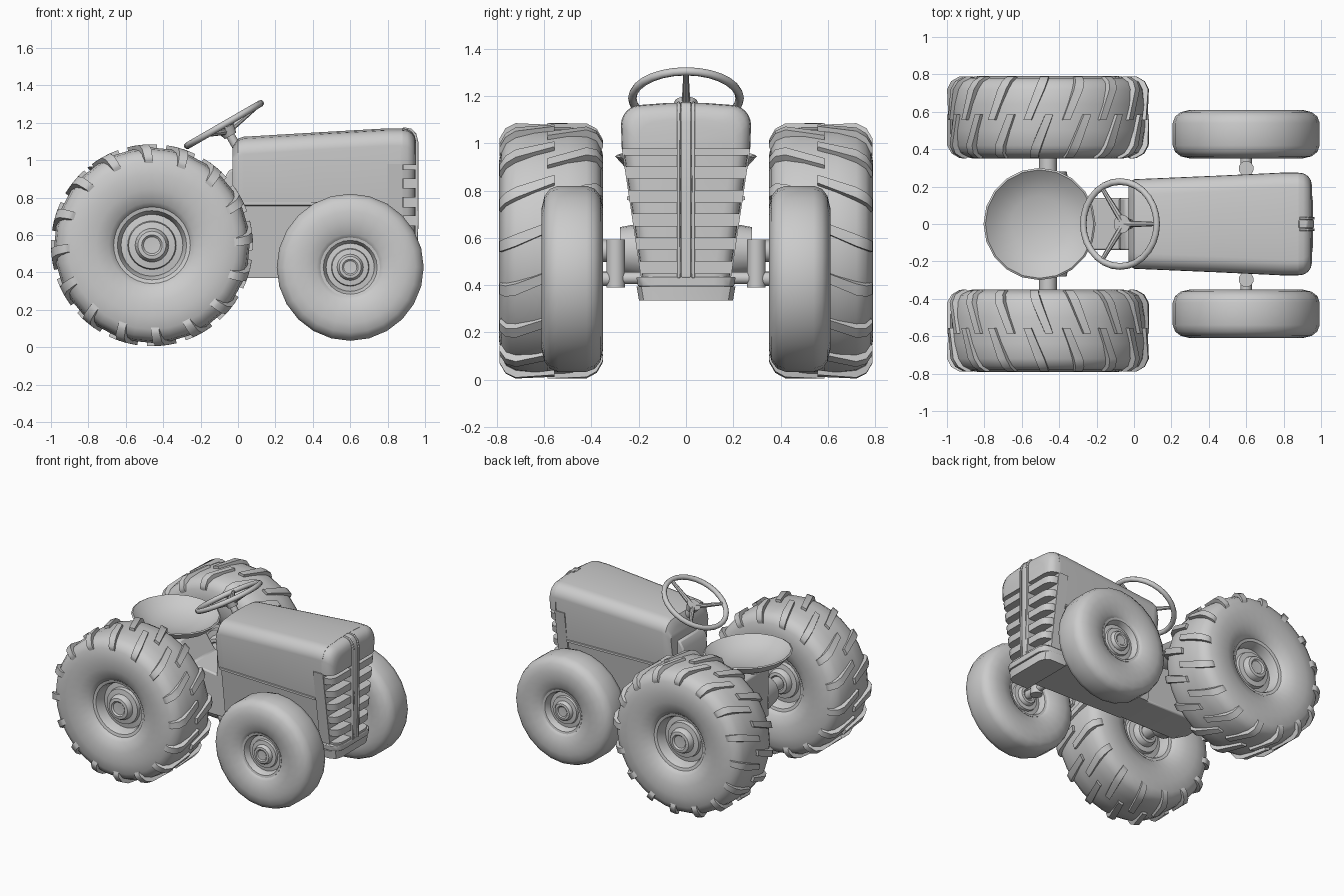
import bpy, bmesh
from math import sin, cos, pi, radians
from mathutils import Vector

if "Cube" in bpy.data.objects:
    bpy.data.objects.remove(bpy.data.objects["Cube"])


def finish(name, bm, angle=35, bevel=0):
    bmesh.ops.remove_doubles(bm, verts=bm.verts, dist=1e-5)
    bmesh.ops.recalc_face_normals(bm, faces=bm.faces)
    me = bpy.data.meshes.new(name)
    bm.to_mesh(me)
    bm.free()
    ob = bpy.data.objects.new(name, me)
    bpy.context.collection.objects.link(ob)
    if bevel:
        m = ob.modifiers.new("bevel", 'BEVEL')
        m.width, m.segments = bevel, 2
    bpy.ops.object.select_all(action='DESELECT')
    bpy.context.view_layer.objects.active = ob
    ob.select_set(True)
    bpy.ops.object.shade_smooth_by_angle(angle=radians(angle))
    return ob


def add_loft(bm, sections):
    rings = [[bm.verts.new(p) for p in s] for s in sections]
    n = len(rings[0])
    for a, b in zip(rings, rings[1:]):
        for i in range(n):
            bm.faces.new((a[i], a[(i + 1) % n], b[(i + 1) % n], b[i]))
    bm.faces.new(rings[0])
    bm.faces.new(rings[-1])


def loft(name, sections, **kw):
    bm = bmesh.new()
    add_loft(bm, sections)
    return finish(name, bm, **kw)


def lathe(name, prof, segs, loc=(0, 0, 0), rot=(0, 0, 0), closed=False, angle=35):
    """Spin (radius, height) points about local Z."""
    bm = bmesh.new()
    pts = prof + prof[:1] if closed else prof
    vs = [bm.verts.new((r, 0, z)) for r, z in pts]
    es = [bm.edges.new(e) for e in zip(vs, vs[1:])]
    bmesh.ops.spin(bm, geom=vs + es, cent=(0, 0, 0), axis=(0, 0, 1), angle=2 * pi,
                   steps=segs, use_duplicate=False)
    ob = finish(name, bm, angle)
    ob.location, ob.rotation_euler = loc, rot
    return ob


def rod(name, a, b, r1, r2=None, segs=16):
    a, b = Vector(a), Vector(b)
    d = b - a
    r2 = r1 if r2 is None else r2
    return lathe(name, [(0, 0), (r1, 0), (r2, d.length), (0, d.length)], segs, a,
                 d.to_track_quat('Z', 'Y').to_euler())


def side_plate(name, pts, y0, y1, bevel=0):
    return loft(name, [[(x, y, z) for x, z in pts] for y in (y0, y1)], bevel=bevel)


def half(z):
    """Half width of the tapering body at height z."""
    return 0.19 + 0.085 * (min(z, 1.0) - 0.43) / 0.57


def slab(x, z0, z1, scale=1, inset=0):
    a, b = half(z0) * scale - inset, half(z1) * scale - inset
    return [(x, -a, z0), (x, a, z0), (x, b, z1), (x, -b, z1)]


def hood_section(x, zbot, ztop, scale, inset=0, r=0.085):
    w, top = 0.275 * scale - inset, ztop - inset
    right = [(half(zbot) * scale - inset, zbot)]
    right += [(w - r + r * cos(t * pi / 12), top - 0.008 - r + r * sin(t * pi / 12)) for t in range(7)]
    right.append((w * 0.3, top))
    return [(x, y, z) for y, z in right] + [(x, -y, z) for y, z in reversed(right)]


# Hood, rounded nose and grille surround
loft("hood", [hood_section(-.03, .76, 1.09, .86, .02), hood_section(0, .76, 1.115, .87),
              hood_section(.03, .76, 1.125, .875), hood_section(.45, .76, 1.15, .94),
              hood_section(.80, .76, 1.17, 1), hood_section(.88, .76, 1.17, 1)])
nose = [(.87, 0), (.905, .004), (.93, .018), (.945, .04), (.952, .07)]
loft("nose", [hood_section(x, .975, 1.17, 1, i) for x, i in nose])
loft("grille_surround", [slab(x, .43, .98) for x in (.80, .88)])

# Engine sides and trim strips
loft("engine_block", [slab(0, .37, .77, .87, .012), slab(.82, .37, .77, 1, .012)])
for s in (-1, 1):
    strip = []
    for x, k in ((.0, .87), (.80, 1)):
        y = half(.77) * k
        strip.append([(x, s * (y + a), z) for a, z in
                      ((-.02, .755), (.008, .76), (.008, .775), (-.02, .78))])
    loft("side_trim", strip)

# Grille slats, centre bar and lower bumper
for i in range(6):
    z = .425 + .1 * i
    z0 = max(z - .025, .43)
    loft("grille_slat", [slab(x, z0, z + .025, 1, k) for x, k in
                         ((.87, .005), (.905, .009), (.93, .023), (.943, .045), (.948, .075))])
bar = [(.88, .43), (.957, .43), (.962, .8), (.962, 1.09), (.95, 1.14), (.925, 1.168), (.88, 1.176)]
side_plate("grille_bar", bar, -.022, .022, bevel=.006)
for s in (-1, 1):
    side_plate("grille_bar_rib", [(x + .004, z) for x, z in bar], s * .024, s * .038, bevel=.004)
loft("bumper", [slab(x, .395, .435, 1.1, k) for x, k in
                ((.78, 0), (.90, 0), (.935, .02), (.952, .05), (.957, .09))], bevel=.006)
loft("bumper_lower", [slab(x, .335, .395, 1.13, k) for x, k in
                      ((.76, 0), (.89, 0), (.925, .02), (.94, .06))])

# Transmission, dash and pedals platform
side_plate("transmission", [(-.58, .44), (-.58, .80), (-.53, .84), (-.38, .84), (-.28, .70), (.02, .66),
                            (.02, .37), (-.45, .37)], -.14, .14, bevel=.01)
side_plate("dash", [(-.08, .62), (-.075, .90), (-.045, .95), (.02, .95), (.02, .62)], -.14, .14, bevel=.01)

# Seat: a dished pan
lathe("seat", [(0, -.115), (.15, -.10), (.25, -.055), (.30, 0), (.29, .006), (.24, -.035), (.15, -.072), (0, -.085)],
      20, (-.505, 0, .945), (0, radians(3), 0), angle=50)
rod("seat_post", (-.48, 0, .78), (-.48, 0, .86), .1)

# Steering wheel and column
tilt = radians(30)
centre = Vector((-.075, 0, 1.19))
along = Vector((cos(tilt), 0, sin(tilt)))
down = Vector((sin(tilt), 0, -cos(tilt)))
ring = [(.227 + .018 * cos(t * pi / 4), .018 * sin(t * pi / 4)) for t in range(8)]
lathe("steering_wheel", ring, 28, centre, (0, -tilt, 0), closed=True, angle=60)
hub = centre + down * .04
for k in range(3):
    a = 2 * pi * k / 3
    rod("steering_spoke", hub, centre + (along * cos(a) + Vector((0, 1, 0)) * sin(a)) * .225, .019, .011, 8)
rod("steering_hub", hub - down * .02, hub + down * .03, .05, .035)
rod("steering_column", hub, hub + down * .2, .024)


def mirrored(prof):
    """Complete a half wheel profile across its middle plane."""
    return prof + [(r, -h) for r, h in reversed(prof)]


rear_tyre = mirrored([(.19, .14), (.205, .165), (.23, .19), (.30, .213), (.38, .22), (.45, .21),
                      (.49, .19), (.512, .15), (.522, .07)])
front_tyre = mirrored([(.145, .08), (.16, .10), (.18, .113), (.24, .128), (.30, .13), (.35, .118),
                       (.38, .095), (.393, .06)])
hub_prof = [(0, .155), (.045, .158), (.055, .168), (.075, .165), (.085, .15), (.09, .125), (.125, .12),
            (.13, .095), (.165, .09), (.175, .14), (.185, .16), (.205, .165), (.205, .12)]
flip = (-pi / 2, 0, 0)

for s in (-1, 1):
    # Rear wheels
    rear = (-.46, s * .57, .545)
    lathe("rear_tyre", rear_tyre, 32, rear, flip, closed=True, angle=50)
    lathe("rear_wheel_hub", mirrored(hub_prof), 32, rear, flip)

    # Slanted lugs in two staggered rows
    bm = bmesh.new()
    n = 16
    for row in (-1, 1):
        stations = [(-.015, .54), (.15, .54), (.188, .518), (.208, .475), (.214, .455)]
        for k in range(n):
            a0 = 2 * pi * (k + (.5 if row > 0 else 0)) / n
            secs = []
            for j, (h, r) in enumerate(stations):
                y = row * h
                a = a0 + .75 * y
                wide = .055 if j else .045
                out = max(0, j - 1) * .005 * row
                quad = []
                for da, rr, oy in ((-wide, r - .045, -.02 * row if j > 2 else 0), (-wide * .85, r, out),
                                   (wide * .85, r, out), (wide, r - .045, -.02 * row if j > 2 else 0)):
                    yy = max(-.219, min(.219, y + oy))
                    quad.append((rr * sin(a + da), s * yy, rr * cos(a + da)))
                secs.append(quad)
            add_loft(bm, secs)
    finish("rear_tyre_lugs", bm).location = rear

    # Front wheels
    front = (.60, s * .48, .427)
    lathe("front_tyre", front_tyre, 24, front, flip, closed=True, angle=50)
    lathe("front_wheel_hub", mirrored([(r * .78, h * .62) for r, h in hub_prof]), 24, front, flip)

    # Axles and steering pins
    rod("rear_axle_housing", (-.46, s * .12, .545), (-.46, s * .28, .545), .13, .10, 20)
    rod("rear_axle", (-.46, s * .26, .545), (-.46, s * .48, .545), .047)
    rod("kingpin", (.60, s * .297, .39), (.60, s * .297, .592), .04)
    rod("front_stub_axle", (.60, s * .297, .427), (.60, s * .45, .427), .03)
    rod("front_axle", (.60, 0, .43), (.60, s * .297, .43), .025)
